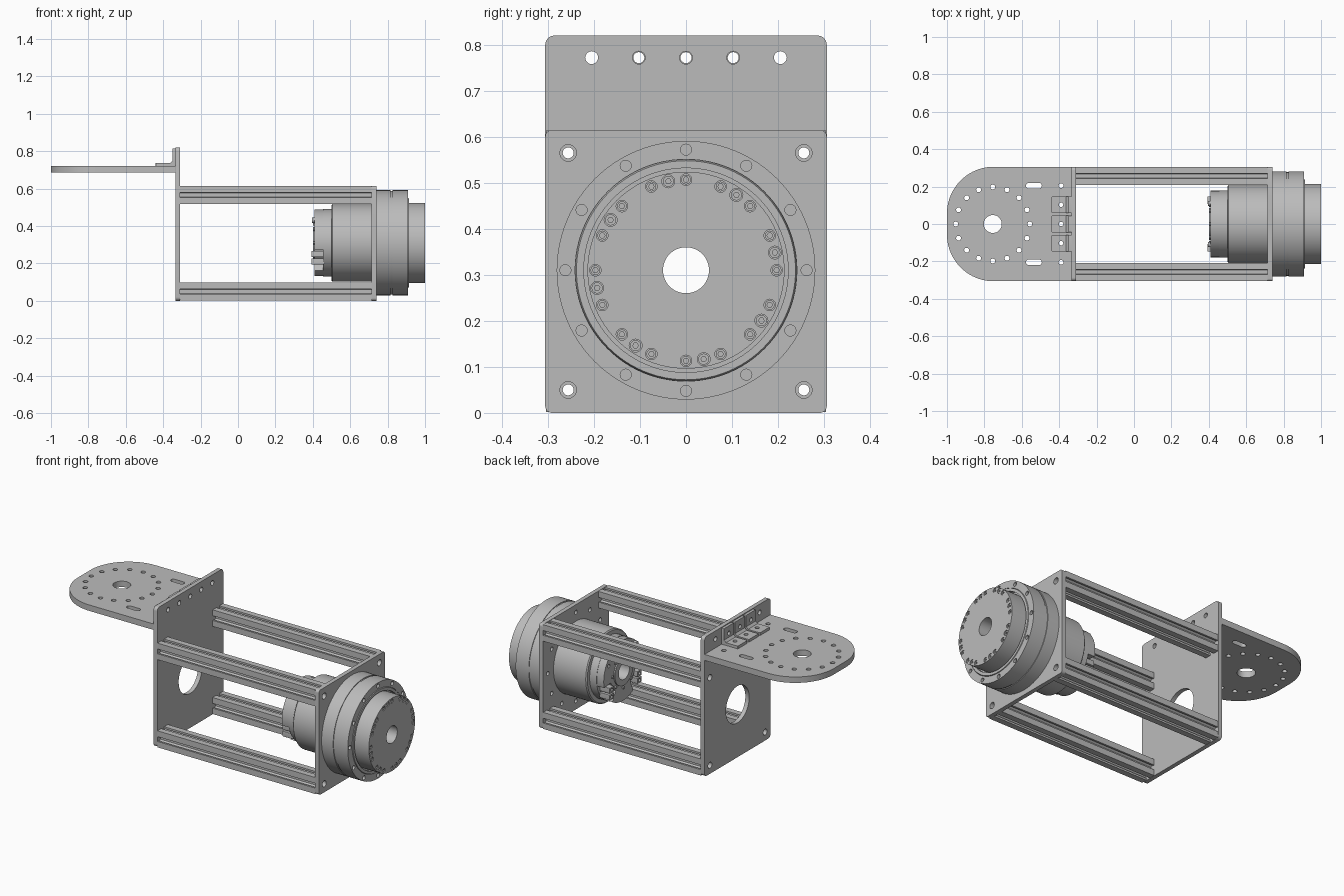
import bpy, bmesh
from math import sin, cos, pi, radians
from mathutils import Matrix, Vector

cube = bpy.data.objects.get("Cube")
if cube:
    bpy.data.objects.remove(cube, do_unlink=True)

grey = bpy.data.materials.new("machined grey")
grey.use_nodes = True
grey.diffuse_color = (0.5, 0.5, 0.5, 1)
grey.node_tree.nodes["Principled BSDF"].inputs["Base Color"].default_value = (0.5, 0.5, 0.5, 1)

# Extrusion directions: loops are drawn in (y, z), (z, x) or (x, y)
AXES = {
    "X": Matrix(((0, 0, 1), (1, 0, 0), (0, 1, 0))).to_4x4(),
    "Y": Matrix(((0, 1, 0), (0, 0, 1), (1, 0, 0))).to_4x4(),
    "Z": Matrix.Identity(4),
}
MOTOR_Z = 0.31


def finish(name, bm):
    bmesh.ops.remove_doubles(bm, verts=bm.verts, dist=1e-5)
    bmesh.ops.recalc_face_normals(bm, faces=bm.faces)
    mesh = bpy.data.meshes.new(name)
    bm.to_mesh(mesh)
    bm.free()
    mesh.materials.clear()
    mesh.materials.append(grey)
    mesh.shade_smooth()
    mesh.set_sharp_from_angle(angle=radians(30))
    obj = bpy.data.objects.new(name, mesh)
    bpy.context.collection.objects.link(obj)
    return obj


def plate(name, loops, lo, hi, axis="X"):
    """Extrude closed loops from lo to hi; inner loops become holes."""
    curve = bpy.data.curves.new(name + " outline", "CURVE")
    curve.dimensions = "2D"
    curve.fill_mode = "BOTH"
    curve.extrude = (hi - lo) / 2
    for loop in loops:
        spline = curve.splines.new("POLY")
        spline.points.add(len(loop) - 1)
        for p, (u, v) in zip(spline.points, loop):
            p.co = (u, v, 0, 1)
        spline.use_cyclic_u = True
    tmp = bpy.data.objects.new(name + " outline", curve)
    bpy.context.collection.objects.link(tmp)
    deps = bpy.context.evaluated_depsgraph_get()
    mesh = bpy.data.meshes.new_from_object(tmp.evaluated_get(deps))
    bm = bmesh.new()
    bm.from_mesh(mesh)
    bm.transform(AXES[axis] @ Matrix.Translation((0, 0, (lo + hi) / 2)))
    bpy.data.objects.remove(tmp)
    bpy.data.curves.remove(curve)
    bpy.data.meshes.remove(mesh)
    return finish(name, bm)


def circle(u, v, r, n=20, start=0.0):
    return [(u + r * cos(start + 2 * pi * i / n), v + r * sin(start + 2 * pi * i / n))
            for i in range(n)]


def ring(u, v, radius, count, r, n=20, offset=0.0):
    angles = [radians(offset) + 2 * pi * i / count for i in range(count)]
    return [circle(u + radius * cos(a), v + radius * sin(a), r, n) for a in angles]


def rounded(u0, u1, v0, v1, right, left=None, n=6):
    """Rectangle with rounded corners, right and left radii may differ."""
    left = right if left is None else left
    pts = []
    for k, (u, v, su, sv) in enumerate(((u1, v1, 1, 1), (u0, v1, -1, 1),
                                        (u0, v0, -1, -1), (u1, v0, 1, -1))):
        r = right if su > 0 else left
        for i in range(n + 1):
            a = (k + i / n) * pi / 2
            pts.append((u - su * r + r * cos(a), v - sv * r + r * sin(a)))
    return pts


def lathe(name, profile):
    """Revolve a closed (x, radius) profile about the motor axis."""
    bm = bmesh.new()
    verts = [bm.verts.new((x, 0, MOTOR_Z + r)) for x, r in profile]
    edges = [bm.edges.new((a, b)) for a, b in zip(verts, verts[1:] + verts[:1])]
    bmesh.ops.spin(bm, geom=verts + edges, cent=(0, 0, MOTOR_Z), axis=(1, 0, 0),
                   angle=2 * pi, steps=96, use_duplicate=False)
    return finish(name, bm)


# End plates
W = 0.306
HOLE_YS = [i * 0.1025 for i in range(-2, 3)]
corners = [(y, z) for y in (-0.256, 0.256) for z in (0.05, 0.565)]
corner_holes = [circle(y, z, 0.018) for y, z in corners]
plate("rear_plate", [rounded(-W, W, 0, 0.82, 0.02), circle(0, MOTOR_Z, 0.108, 64)]
      + corner_holes + [circle(y, 0.772, 0.014) for y in HOLE_YS], -0.335, -0.31)
plate("motor_plate", [rounded(-W, W, 0, 0.615, 0.015), circle(0, MOTOR_Z, 0.2, 64)]
      + corner_holes + ring(0, MOTOR_Z, 0.26, 12, 0.012), 0.715, 0.74)

# Slotted rails
H = 0.0485
side = [(H, -H), (H, -0.014), (H - 0.011, -0.014), (H - 0.011, -0.026), (0.021, -0.011),
        (0.021, 0.011), (H - 0.011, 0.026), (H - 0.011, 0.014), (H, 0.014)]
for i, (y, z) in enumerate(corners):
    profile = []
    for k in range(4):
        turn = Matrix.Rotation(k * pi / 2, 2)
        profile += [tuple(turn @ Vector(p) + Vector((y, z))) for p in side]
    plate(f"rail_{i + 1}", [profile, circle(y, z, 0.012)], -0.31, 0.715)

# Mounting shelf with bolt circle, slots and bracket holes
shelf = [rounded(-1, -0.335, -W, W, 0.001, 0.25, 20), circle(-0.755, 0, 0.048, 40)]
shelf += ring(-0.755, 0, 0.198, 16, 0.013)
shelf += [circle(-0.39, y, 0.013) for y in HOLE_YS]
shelf += [rounded(-0.578, -0.493, y - 0.015, y + 0.015, 0.0149) for y in (-0.205, 0.205)]
plate("shelf", shelf, 0.685, 0.72, "Z")

# Angle brackets joining the shelf to the rear plate
for i, y in enumerate(HOLE_YS[1:4]):
    a, b = y - 0.045, y + 0.045
    plate(f"bracket_foot_{i + 1}", [rounded(-0.44, -0.335, a, b, 0.004),
          circle(-0.39, y, 0.012)], 0.72, 0.736, "Z")
    plate(f"bracket_upright_{i + 1}", [rounded(a, b, 0.72, 0.815, 0.004),
          circle(y, 0.772, 0.012)], -0.351, -0.335)
    plate(f"bracket_fillet_{i + 1}", [[(0.736, -0.351), (0.736, -0.363), (0.748, -0.351)]],
          a, b, "Y")

# Motor housing: output shaft, seal lip, flange, seam groove, rear body
lathe("motor_housing", [
    (0.97, 0.05), (0.97, 0.214), (0.895, 0.214), (0.895, 0.222), (0.913, 0.222),
    (0.913, 0.238), (0.905, 0.241), (0.86, 0.241), (0.86, 0.281), (0.825, 0.281),
    (0.825, 0.277), (0.815, 0.277), (0.815, 0.281), (0.74, 0.281), (0.74, 0.208),
    (0.506, 0.208), (0.5, 0.202), (0.5, 0.05)])
plate("flange_ring", [circle(0, MOTOR_Z, 0.281, 96), circle(0, MOTOR_Z, 0.241, 96)]
      + ring(0, MOTOR_Z, 0.262, 12, 0.012), 0.86, 0.91)

# Output disc with its two sets of socket screws
SETS = ((16, 0, 0.0125), (8, 11.25, 0.014))
disc = [circle(0, MOTOR_Z, 0.214, 96), circle(0, MOTOR_Z, 0.05, 48)]
screws = []
for count, offset, r in SETS:
    disc += ring(0, MOTOR_Z, 0.197, count, r, offset=offset)
    screws += ring(0, MOTOR_Z, 0.197, count, r - 0.002, offset=offset)
    screws += ring(0, MOTOR_Z, 0.197, count, 0.006, 6, offset)
plate("output_disc", disc, 0.97, 1.0)
plate("output_screws", screws, 0.968, 0.997)

# Rear cap with two connector notches
plate("cap_base", [circle(0, MOTOR_Z, 0.18, 72), circle(0, MOTOR_Z, 0.05, 48)], 0.455, 0.5)
outline = []
for deg in range(0, 360, 3):
    notch = 195 <= deg <= 234 or 306 <= deg <= 345
    r = 0.115 if notch else 0.178
    outline.append((r * cos(radians(deg)), MOTOR_Z + r * sin(radians(deg))))
plate("cap_cover", [outline, circle(0, MOTOR_Z, 0.05, 48)]
      + ring(0, MOTOR_Z, 0.15, 6, 0.01, 12, 30)[:3], 0.41, 0.455)
plate("cap_hub", [circle(0, MOTOR_Z, 0.085, 48), circle(0, MOTOR_Z, 0.05, 48)], 0.402, 0.41)
plate("cap_screws", ring(0, MOTOR_Z, 0.1, 8, 0.008, 12), 0.402, 0.41)

# Cable connectors
for s, label in ((-1, "right"), (1, "left")):
    for k, z in enumerate((0.21, 0.25)):
        y = s * 0.128
        plate(f"connector_{label}_{k + 1}", [rounded(y - 0.02, y + 0.02, z - 0.016, z + 0.016, 0.003),
              circle(y, z, 0.009, 12)], 0.392, 0.46)
    plate(f"cap_stud_{label}", [circle(s * 0.11, 0.43, 0.014, 16)], 0.396, 0.415)
